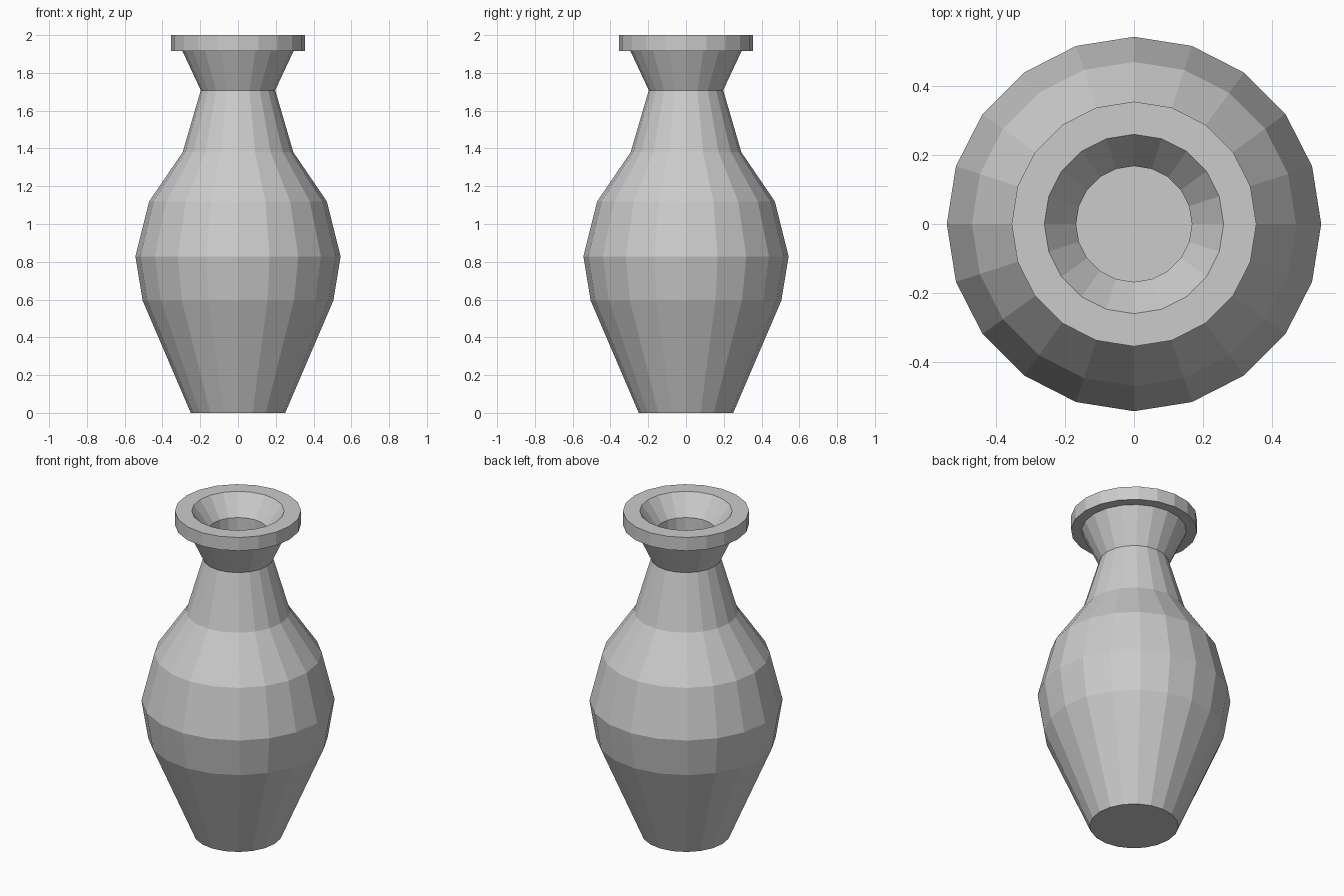
import bpy, bmesh
from math import cos, sin, tau

if "Cube" in bpy.data.objects:
    bpy.data.objects.remove(bpy.data.objects["Cube"])

SIDES = 20


def lathe(name, profile):
    """Spin an open (radius, z) profile around z, capping both ends."""
    bm = bmesh.new()
    rings = [[bm.verts.new((r * cos(tau * i / SIDES), r * sin(tau * i / SIDES), z))
              for i in range(SIDES)] for r, z in profile]
    for a, b in zip(rings, rings[1:]):
        for i in range(SIDES):
            j = (i + 1) % SIDES
            bm.faces.new((a[i], a[j], b[j], b[i]))
    bm.faces.new(rings[0][::-1])
    bm.faces.new(rings[-1])
    bmesh.ops.recalc_face_normals(bm, faces=bm.faces)
    mesh = bpy.data.meshes.new(name)
    bm.to_mesh(mesh)
    bm.free()
    obj = bpy.data.objects.new(name, mesh)
    bpy.context.collection.objects.link(obj)
    return obj


# Foot, belly, shoulder and flared neck
outside = [(0.25, 0.0), (0.505, 0.595), (0.543, 0.828), (0.47, 1.12),
           (0.293, 1.38), (0.197, 1.708), (0.295, 1.917)]
# Collar rim
rim = [(0.355, 1.917), (0.355, 2.0), (0.26, 2.0)]
# Funnel mouth and straight throat down to the inner floor
inside = [(0.168, 1.88), (0.168, 1.25)]

lathe("vase", outside + rim + inside)
